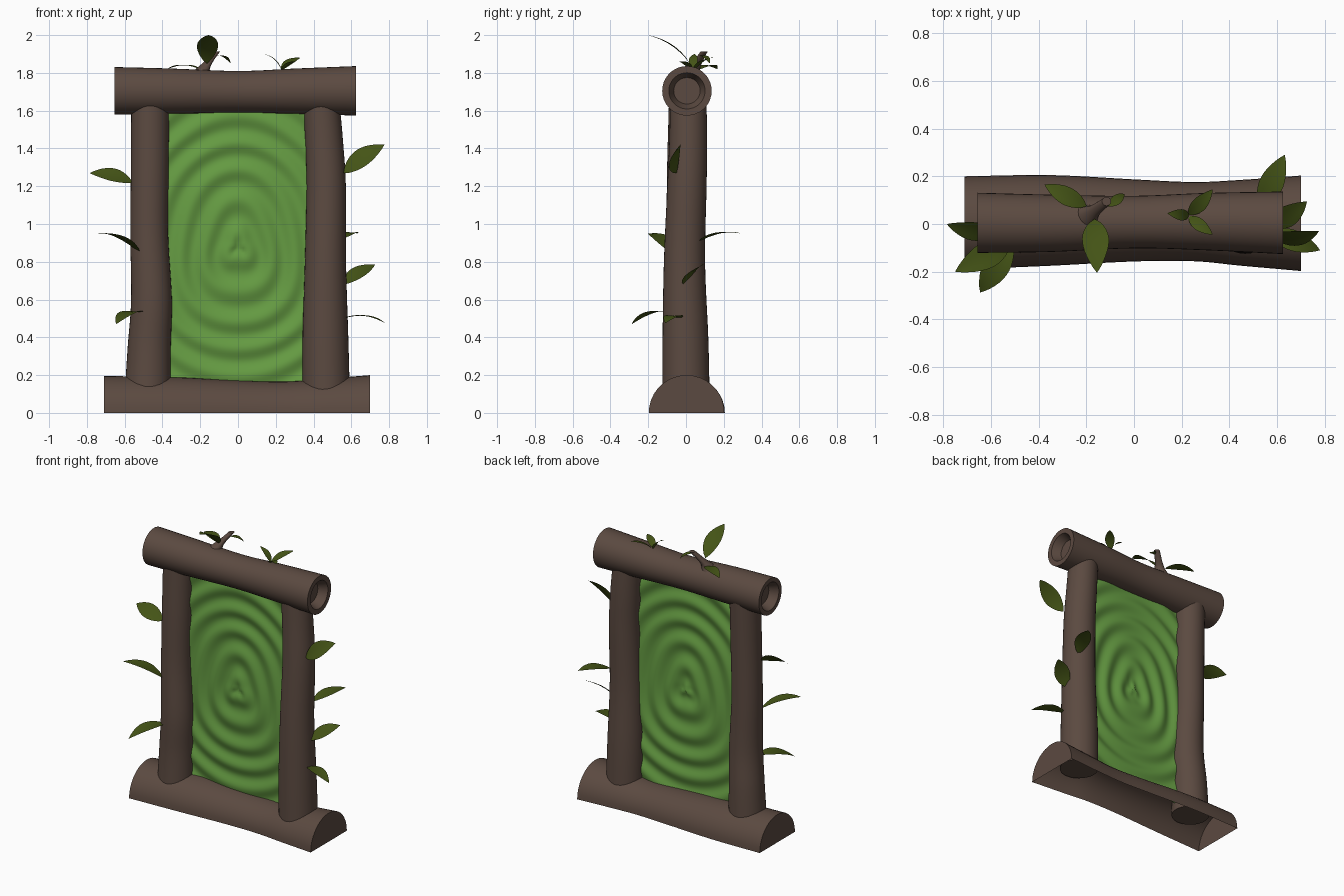
import bpy, bmesh, math
from mathutils import Vector, Matrix

if "Cube" in bpy.data.objects:
    bpy.data.objects.remove(bpy.data.objects["Cube"])


def material(name, rgb):
    m = bpy.data.materials.new(name)
    m.diffuse_color = (*rgb, 1)
    m.use_nodes = True
    m.node_tree.nodes["Principled BSDF"].inputs["Base Color"].default_value = m.diffuse_color
    return m


BARK = material("bark_brown", (0.105, 0.068, 0.052))
MOSS = material("portal_green", (0.13, 0.33, 0.055))
LEAF = material("leaf_olive", (0.058, 0.088, 0.008))


def finish(bm, name, mat, angle=40):
    me = bpy.data.meshes.new(name)
    bm.to_mesh(me)
    bm.free()
    me.materials.append(mat)
    ob = bpy.data.objects.new(name, me)
    bpy.context.collection.objects.link(ob)
    bpy.ops.object.select_all(action='DESELECT')
    ob.select_set(True)
    bpy.context.view_layer.objects.active = ob
    bpy.ops.object.shade_smooth_by_angle(angle=math.radians(angle))
    return ob


def smooth_keys(keys, steps=6):
    """Catmull-Rom interpolation of (x, y, z, radius) keys."""
    k = [Vector(p) for p in keys]
    k = [2 * k[0] - k[1]] + k + [2 * k[-1] - k[-2]]
    out = []
    for i in range(1, len(k) - 2):
        a, b, c, d = k[i - 1:i + 3]
        for s in range(steps):
            t = s / steps
            out.append(0.5 * (2 * b + (c - a) * t + (2 * a - 5 * b + 4 * c - d) * t * t
                              + (3 * b - a - 3 * c + d) * t ** 3))
    return out + [k[-2]]


def tube(name, keys, axis, recess=None, half=False, sides=36):
    """Lofted log; recess = hollow ends, half = open-bottomed half log."""
    bm = bmesh.new()
    rings = smooth_keys(keys)
    if recess:
        depth, rim, floor = recess
        first, last = rings[0], rings[-1]
        step = Vector((depth, 0, 0, 0))
        ring = lambda p, r: Vector((p[0], p[1], p[2], r))
        rings = ([ring(first + step, floor), ring(first, rim)] + rings
                 + [ring(last, rim), ring(last - step, floor)])
    count = sides // 2 + 1 if half else sides
    loops = []
    for x, y, z, r in rings:
        loop = []
        for i in range(count):
            a = 2 * math.pi * i / sides
            c, s = r * math.cos(a), r * math.sin(a)
            loop.append(bm.verts.new((x, y + c, z + s) if axis == 'X' else (x + c, y + s, z)))
        loops.append(loop)
    for l0, l1 in zip(loops, loops[1:]):
        for i in range(count - 1 if half else count):
            j = (i + 1) % count
            bm.faces.new((l0[i], l0[j], l1[j], l1[i]))
    bm.faces.new(loops[0][::-1])
    bm.faces.new(loops[-1])
    bmesh.ops.recalc_face_normals(bm, faces=bm.faces)
    return finish(bm, name, BARK)


# Logs of the frame
tube("top_log", [(-0.655, 0.005, 1.705, 0.126), (-0.35, 0.003, 1.703, 0.12),
                 (0, 0.008, 1.70, 0.11), (0.3, 0.01, 1.703, 0.12),
                 (0.625, 0.005, 1.705, 0.131)], 'X', recess=(0.06, 0.096, 0.07))
tube("base_log", [(-0.71, 0.005, 0, 0.195), (-0.35, 0.015, 0, 0.19),
                  (0, 0.015, 0, 0.172), (0.25, 0.01, 0, 0.166),
                  (0.45, 0.005, 0, 0.18), (0.70, 0.003, 0, 0.2)], 'X', half=True)
tube("left_post", [(-0.478, 0, 0.1, 0.122), (-0.47, 0, 0.35, 0.114), (-0.458, -0.01, 0.6, 0.108),
                   (-0.47, -0.005, 0.95, 0.1), (-0.467, 0, 1.3, 0.1),
                   (-0.465, 0.01, 1.66, 0.1)], 'Z')
tube("right_post", [(0.467, 0, 0.1, 0.125), (0.463, -0.003, 0.4, 0.121), (0.463, -0.008, 0.8, 0.109),
                    (0.467, 0.005, 1.2, 0.104), (0.455, 0.012, 1.45, 0.1),
                    (0.44, 0.012, 1.66, 0.096)], 'Z')
tube("branch_stub", [(-0.215, 0.02, 1.77, 0.07), (-0.19, 0.035, 1.815, 0.04),
                     (-0.16, 0.06, 1.855, 0.025), (-0.115, 0.095, 1.912, 0.019)], 'Z', sides=16)

# Rippled panel between the posts
bm = bmesh.new()
NX, NZ = 60, 110
grid = []
for i in range(NX + 1):
    col = []
    for j in range(NZ + 1):
        x = -0.42 + 0.84 * i / NX
        z = 0.15 + 1.5 * j / NZ
        dx, dz = x, (z - 0.87) / 1.25
        r = math.hypot(dx, dz) + 0.012 * math.sin(3 * math.atan2(dz, dx)) + 0.012 * math.sin(9 * z)
        y = 0.009 * math.cos(2 * math.pi * r / 0.125)
        col.append(bm.verts.new((x, y, z)))
    grid.append(col)
for i in range(NX):
    for j in range(NZ):
        bm.faces.new((grid[i][j], grid[i + 1][j], grid[i + 1][j + 1], grid[i][j + 1]))
finish(bm, "portal_panel", MOSS, 80)


def leaf(name, base, tip, width, bulge=0.02, roll=0):
    """Pointed blade arched from base to tip, rolled about its length."""
    base, tip = Vector(base), Vector(tip)
    along = tip - base
    side = along.cross(Vector((0, 0, 1))).normalized()
    side = Matrix.Rotation(math.radians(roll), 3, along.normalized()) @ side
    normal = side.cross(along).normalized()
    bm = bmesh.new()
    rows = []
    n = 12
    for i in range(n + 1):
        t = i / n
        w = 0.5 * width * max(math.sin(math.pi * t ** 0.9), 0) ** 0.85 + 0.002 * (1 - t)
        mid = base + along * t + normal * bulge * 4 * t * (1 - t)
        rows.append([bm.verts.new(mid + side * w * s + normal * 0.08 * w * abs(s))
                     for s in (-1, -0.5, 0, 0.5, 1)])
    for a, b in zip(rows, rows[1:]):
        for k in range(4):
            bm.faces.new((a[k], a[k + 1], b[k + 1], b[k]))
    bmesh.ops.remove_doubles(bm, verts=bm.verts, dist=0.0005)
    finish(bm, name, LEAF, 60)


# Leaves: base, tip, width, arch, roll
LEAVES = [
    ("left_leaf_high", (-0.56, -0.03, 1.22), (-0.785, 0.0, 1.27), 0.10, 0.02, -40),
    ("left_leaf_mid", (-0.52, -0.08, 0.85), (-0.75, -0.2, 0.95), 0.11, 0.03, 0),
    ("left_leaf_low", (-0.51, -0.07, 0.53), (-0.645, -0.287, 0.47), 0.11, 0.03, 0),
    ("right_leaf_high", (0.56, -0.05, 1.27), (0.775, -0.03, 1.42), 0.11, 0.02, 55),
    ("right_leaf_back", (0.53, 0.07, 0.91), (0.632, 0.29, 0.95), 0.10, 0.02, 0),
    ("right_leaf_mid", (0.56, -0.01, 0.68), (0.725, 0.095, 0.785), 0.10, 0.015, 25),
    ("right_leaf_low", (0.56, -0.03, 0.50), (0.78, -0.11, 0.475), 0.085, 0.025, 0),
    ("top_leaf_front", (-0.165, 0.02, 1.85), (-0.155, -0.205, 2.0), 0.11, 0.025, 0),
    ("top_leaf_left", (-0.20, 0.075, 1.82), (-0.375, 0.165, 1.82), 0.075, 0.02, 0),
    ("top_leaf_stub", (-0.11, 0.075, 1.89), (-0.04, 0.125, 1.85), 0.04, 0.015, 0),
    ("sprout_leaf_1", (0.23, 0.04, 1.815), (0.33, 0.145, 1.88), 0.06, 0.015, 10),
    ("sprout_leaf_2", (0.23, 0.035, 1.815), (0.14, 0.045, 1.90), 0.045, 0.015, 0),
    ("sprout_leaf_3", (0.23, 0.03, 1.815), (0.33, -0.045, 1.86), 0.05, 0.015, 0),
]
for spec in LEAVES:
    leaf(*spec)
